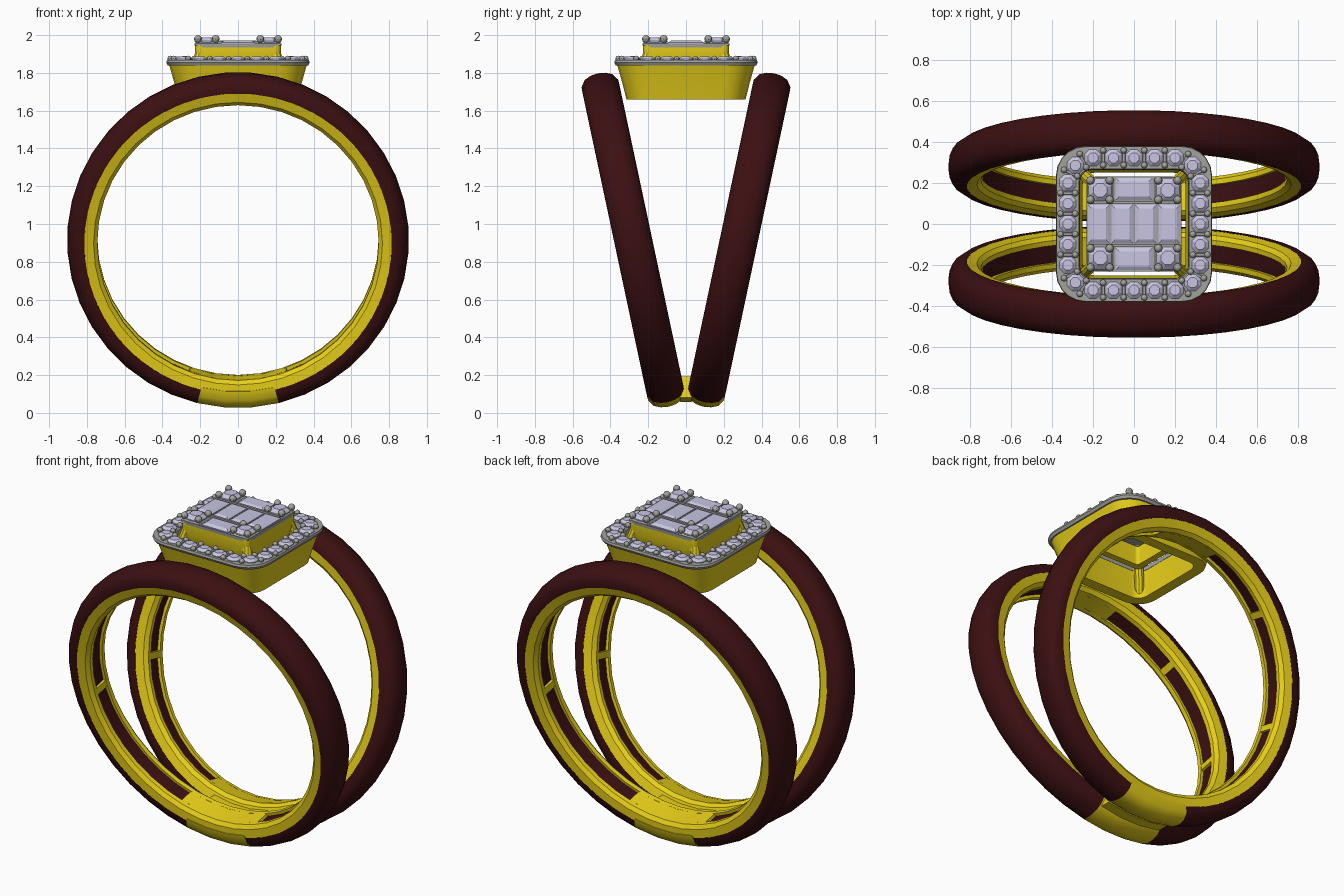
import bpy, bmesh, math
from math import sin, cos, pi, radians
from mathutils import Matrix, Vector

if "Cube" in bpy.data.objects:
    bpy.data.objects.remove(bpy.data.objects["Cube"])


def material(name, rgb):
    m = bpy.data.materials.new(name)
    m.diffuse_color = (*rgb, 1)
    m.use_nodes = True
    m.node_tree.nodes["Principled BSDF"].inputs["Base Color"].default_value = m.diffuse_color
    return m


GOLD = material("gold", (0.80, 0.62, 0.01))
DARK = material("dark_wood", (0.045, 0.005, 0.006))
GREY = material("silver", (0.36, 0.36, 0.34))
GEM = material("gem", (0.58, 0.56, 0.76))


def finish(name, bm, mat, angle=35):
    bmesh.ops.recalc_face_normals(bm, faces=bm.faces)
    me = bpy.data.meshes.new(name)
    bm.to_mesh(me)
    bm.free()
    me.materials.append(mat)
    ob = bpy.data.objects.new(name, me)
    bpy.context.collection.objects.link(ob)
    if angle:
        bpy.ops.object.select_all(action='DESELECT')
        ob.select_set(True)
        bpy.context.view_layer.objects.active = ob
        bpy.ops.object.shade_smooth_by_angle(angle=radians(angle))
    return ob


def skin(bm, rings, loop):
    """Join rings of points with quads; loop closes it, otherwise ends are capped."""
    vs = [[bm.verts.new(p) for p in r] for r in rings]
    n = len(vs[0])
    for i in range(len(vs) if loop else len(vs) - 1):
        a, b = vs[i], vs[(i + 1) % len(vs)]
        for j in range(n):
            bm.faces.new((a[j], a[(j + 1) % n], b[(j + 1) % n], b[j]))
    if not loop:
        bm.faces.new(vs[0])
        bm.faces.new(vs[-1])


def sweep(bm, profile, a0, a1, mtx):
    """Sweep (radius, width) profile round the finger; angle 0 is straight down."""
    full = a1 - a0 >= 360
    n = max(2, round((a1 - a0) / 9))
    rings = []
    for i in range(n if full else n + 1):
        a = radians(a0 + (a1 - a0) * i / n)
        rings.append([mtx @ Vector((r * sin(a), w, -r * cos(a))) for r, w in profile])
    skin(bm, rings, full)


def rrect(h, rad, z, seg=5):
    """Rounded square outline of half size h."""
    return [(sx * (h - rad) + rad * cos(a), sy * (h - rad) + rad * sin(a), z)
            for k, (sx, sy) in enumerate([(1, 1), (-1, 1), (-1, -1), (1, -1)])
            for a in [(k + i / seg) * pi / 2 for i in range(seg + 1)]]


def bar(bm, c, hx, hy, z0, z1, inset=0.0, rot=0.0):
    """Block or step-cut stone with a bevelled top."""
    m = Matrix.Translation((c[0], c[1], 0)) @ Matrix.Rotation(rot, 4, 'Z')
    zs = [(0, z0), (0, (z0 + z1) / 2), (inset, z1)]
    skin(bm, [[m @ Vector((sx * (hx - d), sy * (hy - d), z))
               for sx, sy in ((1, 1), (-1, 1), (-1, -1), (1, -1))] for d, z in zs], False)


def round_gem(bm, c, r, z, h):
    """Round cut: pavilion, girdle and table."""
    prof = [(0.25, z - h * 1.1), (1, z), (1, z + h * 0.25), (0.6, z + h)]
    skin(bm, [[(c[0] + r * k * cos(i * pi / 4 + pi / 8), c[1] + r * k * sin(i * pi / 4 + pi / 8), zz)
               for i in range(8)] for k, zz in prof], False)


def bead(bm, x, y, z, r):
    bmesh.ops.create_uvsphere(bm, u_segments=8, v_segments=6, radius=r,
                              matrix=Matrix.Translation((x, y, z)))


# Two leaning bands
dome = [(0.80, -0.1), (0.85, -0.099), (0.885, -0.075), (0.90, -0.04), (0.905, 0),
        (0.90, 0.04), (0.885, 0.075), (0.85, 0.099), (0.80, 0.1)]
sleeve = [(0.815, -0.1)] + dome[1:-1] + [(0.815, 0.1)]
liner = [(0.816, -0.099), (0.816, 0.099), (0.765, 0.09), (0.745, 0.07), (0.745, 0.045),
         (0.77, 0.045), (0.77, -0.045), (0.745, -0.045), (0.745, -0.07), (0.765, -0.09)]
inlay = [(0.78, -0.044), (0.78, 0.044), (0.762, 0.044), (0.762, -0.044)]
bridge = [(0.78, -0.046), (0.78, 0.046), (0.746, 0.046), (0.746, -0.046)]
for side, name in ((-1, "front"), (1, "back")):
    mtx = (Matrix.Translation((0, side * 0.28, 0.915))
           @ Matrix.Rotation(radians(-12 * side), 4, 'X'))
    bm = bmesh.new()
    sweep(bm, sleeve, 14, 346, mtx)
    finish(name + "_wood_sleeve", bm, DARK)
    bm = bmesh.new()
    sweep(bm, liner, 0, 360, mtx)
    finish(name + "_gold_liner", bm, GOLD)
    bm = bmesh.new()
    sweep(bm, dome, -14, 14, mtx)
    finish(name + "_gold_base", bm, GOLD)
    # Inlay strips inside the band, divided by gold bridges
    bm, bg = bmesh.new(), bmesh.new()
    for a0, a1 in ((20, 80), (83, 130), (133, 165)):
        sweep(bm, inlay, a0, a1, mtx)
        sweep(bm, inlay, 360 - a1, 360 - a0, mtx)
    for a0, a1 in ((-20, 20), (80, 83), (130, 133), (165, 195), (227, 230), (277, 280)):
        sweep(bg, bridge, a0, a1, mtx)
    finish(name + "_inlays", bm, DARK)
    finish(name + "_inlay_bridges", bg, GOLD)

# Filler joining the bands at the bottom
bm = bmesh.new()
sweep(bm, [(0.745, -0.06), (0.745, 0.06), (0.86, 0.03), (0.86, -0.03)], -14, 14,
      Matrix.Translation((0, 0, 0.915)))
finish("bottom_joint", bm, GOLD)

# Tapered hollow basket under the halo
bm = bmesh.new()
skin(bm, [rrect(*p) for p in ((0.315, 0.12, 1.66), (0.335, 0.13, 1.74), (0.365, 0.14, 1.845),
                              (0.265, 0.06, 1.845), (0.26, 0.06, 1.72), (0.25, 0.06, 1.66))], True)
finish("basket", bm, GOLD)

# Inner box holding the centre stones, with diagonal posts
bm = bmesh.new()
skin(bm, [rrect(*p) for p in ((0.21, 0.03, 1.82), (0.228, 0.03, 1.87), (0.228, 0.03, 1.945),
                              (0.17, 0.02, 1.945), (0.17, 0.02, 1.82))], True)
finish("centre_box", bm, GOLD)
bm = bmesh.new()
for sx in (-1, 1):
    for sy in (-1, 1):
        p, q = Vector((sx * 0.2, sy * 0.2, 1.90)), Vector((sx * 0.255, sy * 0.255, 1.70))
        d = (p - q).to_track_quat('Z', 'Y').to_matrix().to_4x4()
        bmesh.ops.create_cone(bm, cap_ends=True, segments=10, radius1=0.028, radius2=0.028,
                              depth=(p - q).length,
                              matrix=Matrix.Translation((p + q) / 2) @ d)
        bead(bm, *q, 0.028)
finish("corner_posts", bm, GOLD)

# Halo: tray, stones, dividers and beads
bm = bmesh.new()
skin(bm, [rrect(*p) for p in ((0.372, 0.14, 1.84), (0.38, 0.145, 1.855), (0.376, 0.14, 1.868),
                              (0.268, 0.06, 1.868), (0.263, 0.06, 1.84))], True)
finish("halo_tray", bm, GREY)
stones, claws = bmesh.new(), bmesh.new()
for k in range(4):
    turn = Matrix.Rotation(k * pi / 2, 4, 'Z')
    for x in (-0.2, -0.1, 0, 0.1, 0.2):
        round_gem(stones, turn @ Vector((x, 0.322, 0)), 0.044, 1.868, 0.018)
    round_gem(stones, turn @ Vector((0.285, 0.285, 0)), 0.044, 1.868, 0.018)
    spots = [(x, 0.322, 0) for x in (-0.15, -0.05, 0.05, 0.15)]
    spots += [(0.248, 0.308, -0.45), (0.308, 0.248, -pi / 2 + 0.45)]
    for x, y, rot in spots:
        c = turn @ Vector((x, y, 0))
        bar(claws, c, 0.009, 0.048, 1.855, 1.874, 0.003, rot + k * pi / 2)
        for off in (-0.036, 0.036):
            d = turn @ Vector((x - sin(rot) * off, y + cos(rot) * off, 0))
            bead(claws, d.x, d.y, 1.875, 0.016)
finish("halo_stones", stones, GEM, 0)
finish("halo_claws", claws, GREY)

# Centre cluster: plate, step-cut stones, corner rounds and beads
bm = bmesh.new()
skin(bm, [rrect(*p) for p in ((0.228, 0.04, 1.935), (0.23, 0.04, 1.955))], False)
finish("centre_plate", bm, GREY)
stones, claws = bmesh.new(), bmesh.new()
for x in (-0.171, -0.057, 0.057, 0.171):
    bar(stones, (x, 0), 0.053, 0.094, 1.95, 1.972, 0.018)
for sy in (-1, 1):
    bar(stones, (0, sy * 0.17), 0.09, 0.055, 1.95, 1.972, 0.018)
    bar(claws, (0, sy * 0.105), 0.21, 0.007, 1.95, 1.97)
    for sx in (-1, 1):
        round_gem(stones, (sx * 0.165, sy * 0.165), 0.06, 1.962, 0.026)
        bar(claws, (sx * 0.165, sy * 0.165), 0.062, 0.062, 1.945, 1.965, 0.012)
        for ox in (-1, 1):
            for oy in (-1, 1):
                bead(claws, sx * 0.165 + ox * 0.047, sy * 0.165 + oy * 0.047, 1.979, 0.021)
finish("centre_stones", stones, GEM, 0)
finish("centre_claws", claws, GREY)
